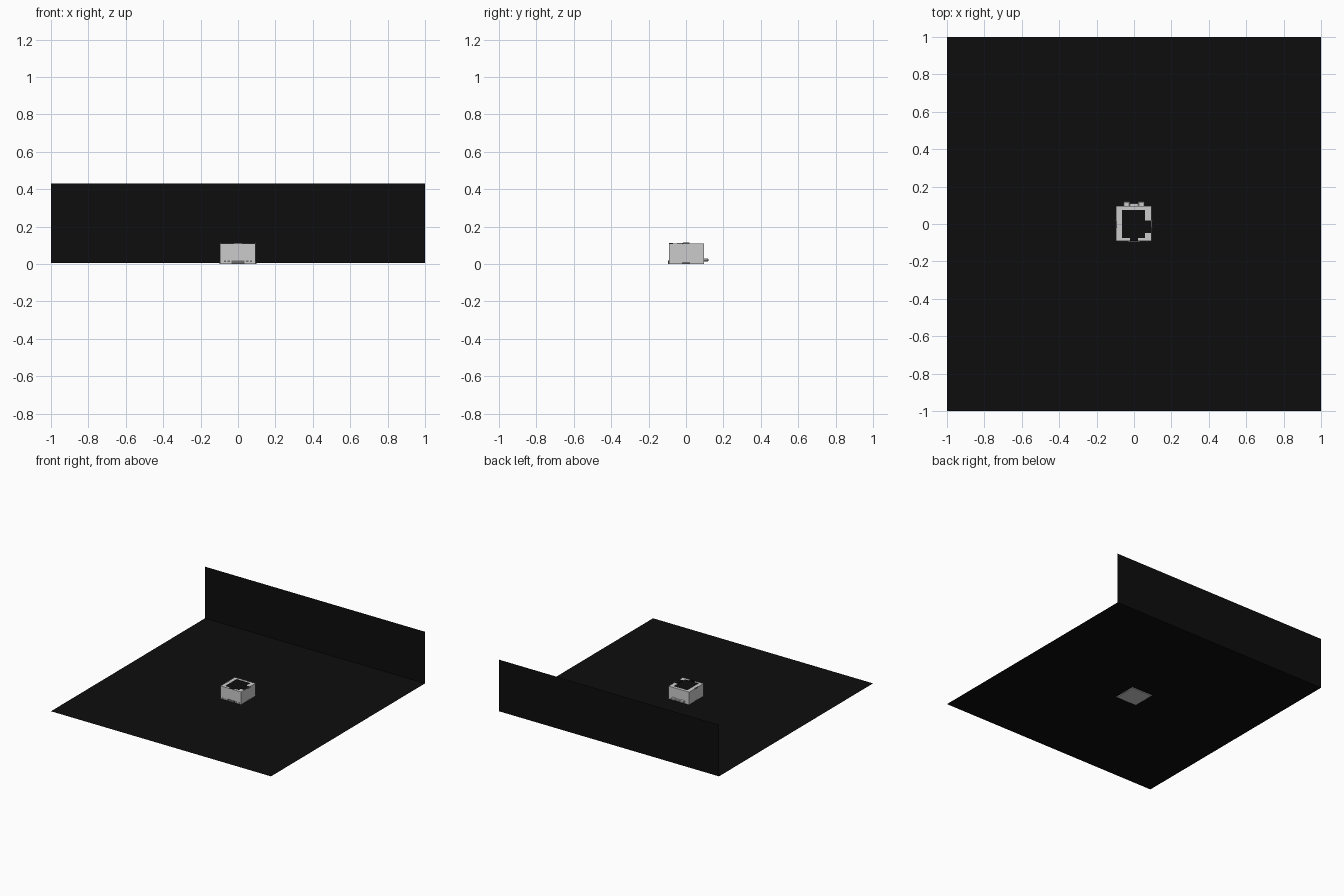
import bpy, bmesh

if "Cube" in bpy.data.objects:
    bpy.data.objects.remove(bpy.data.objects["Cube"])


def material(name, c):
    m = bpy.data.materials.new(name)
    m.diffuse_color = (c, c, c, 1)
    m.use_nodes = True
    m.node_tree.nodes["Principled BSDF"].inputs["Base Color"].default_value = m.diffuse_color
    return m


black = material("black", 0.004)
light = material("light_grey", 0.55)
dark = material("dark_grey", 0.15)


def finish(name, bm, mat):
    me = bpy.data.meshes.new(name)
    bm.to_mesh(me)
    bm.free()
    me.materials.append(mat)
    ob = bpy.data.objects.new(name, me)
    bpy.context.collection.objects.link(ob)
    return ob


def box(name, x0, x1, y0, y1, z0, z1, mat=light, bevel=0):
    bm = bmesh.new()
    bmesh.ops.create_cube(bm, size=1)
    for v in bm.verts:
        v.co = (x1 if v.co.x > 0 else x0, y1 if v.co.y > 0 else y0,
                z1 if v.co.z > 0 else z0)
    ob = finish(name, bm, mat)
    if bevel:
        mod = ob.modifiers.new("bevel", 'BEVEL')
        mod.width, mod.segments = bevel, 1
    return ob


def sheet(name, pts, mat=black):
    bm = bmesh.new()
    bm.faces.new([bm.verts.new(p) for p in pts])
    return finish(name, bm, mat)


# thin backdrop: ground sheet and upright back sheet
G = 0.006
sheet("ground_sheet", [(-1, -1, G), (1, -1, G), (1, 1, G), (-1, 1, G)])
sheet("back_sheet", [(-1, 1, G), (1, 1, G), (1, 1, 0.43), (-1, 1, 0.43)])

# case: base and four walls
box("case_base", -0.092, 0.092, -0.092, 0.092, 0, 0.012)
box("left_wall", -0.095, -0.065, -0.092, 0.095, 0.0, 0.11)
box("right_wall", 0.06, 0.093, -0.092, 0.095, 0.0, 0.11)
box("back_wall", -0.065, 0.06, 0.075, 0.095, 0.0, 0.11)
box("front_wall", -0.065, 0.06, -0.092, -0.074, 0.0, 0.11)

# black top panel with tongues reaching the right and front edges
box("top_panel", -0.065, 0.06, -0.074, 0.075, 0.095, 0.109, black)
box("right_tongue", 0.058, 0.092, -0.047, 0.02, 0.104, 0.112, black)
box("front_tongue", -0.022, 0.022, -0.091, -0.07, 0.104, 0.112, black)

# side latches, mirrored
for s, side in ((-1, "left"), (1, "right")):
    xs = sorted((s * 0.09, s * 0.099))
    box(side + "_foot_tab", *xs, -0.022, 0.022, 0.0, 0.01, dark)
    box(side + "_top_latch", *xs, -0.018, 0.02, 0.106, 0.114, dark, 0.002)

# front recess plate and row of vents
box("front_plate", -0.035, 0.035, -0.095, -0.09, 0.0, 0.02, dark)
for s in (-1, 1):
    for i in range(2):
        x = s * (0.05 + i * 0.02)
        box("front_vent", x - 0.006, x + 0.006, -0.0928, -0.09, 0.012, 0.018, dark)

# back hinge knuckles and hinge bar
for s in (-1, 1):
    xs = sorted((s * 0.022, s * 0.057))
    box("hinge_knuckle", *xs, 0.09, 0.12, 0.014, 0.03, light, 0.004)
box("hinge_bar", -0.025, 0.025, 0.09, 0.11, 0.016, 0.026)
